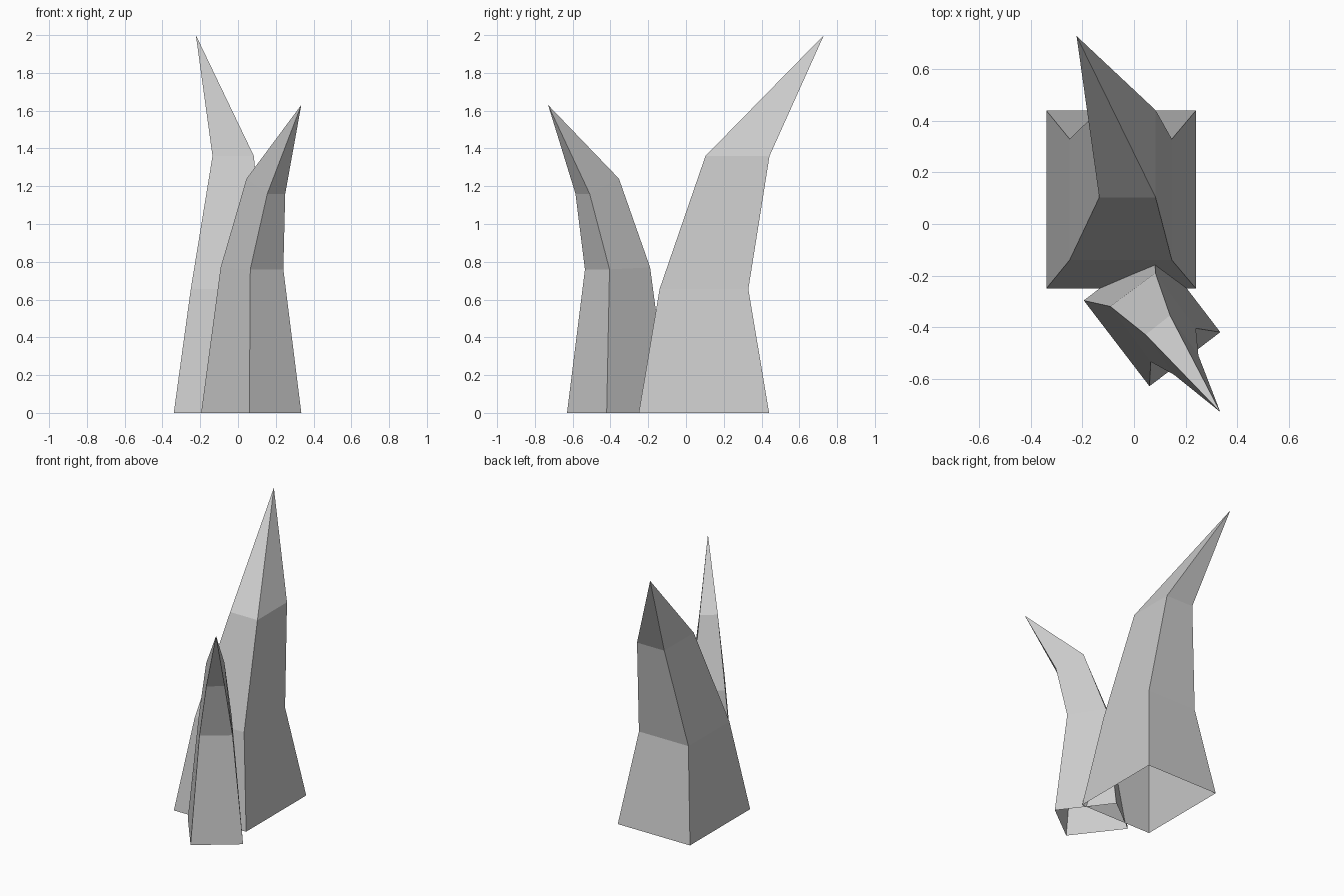
import bpy
import bmesh

default = bpy.data.objects.get("Cube")
if default:
    bpy.data.objects.remove(default, do_unlink=True)

# Single pale grey material
grey = bpy.data.materials.new("pale_grey")
grey.use_nodes = True
colour = (0.6, 0.6, 0.6, 1)
grey.diffuse_color = colour
grey.node_tree.nodes["Principled BSDF"].inputs["Base Color"].default_value = colour


def box_ring(x0, x1, y0, y1, z):
    """Axis-aligned four-corner section, counter-clockwise."""
    return [(x0, y0, z), (x1, y0, z), (x1, y1, z), (x0, y1, z)]


def slanted_ring(front, right, left):
    """Parallelogram section from three corners; the back one is implied."""
    back = tuple(r + l - f for f, r, l in zip(front, right, left))
    return [front, right, back, left]


def spike(name, rings, tip):
    """Loft four-sided sections up to a point, leaving the bottom open."""
    bm = bmesh.new()
    loops = [[bm.verts.new(p) for p in ring] for ring in rings]
    for low, high in zip(loops, loops[1:]):
        for i in range(4):
            j = (i + 1) % 4
            bm.faces.new((low[i], low[j], high[j], high[i]))
    point = bm.verts.new(tip)
    for i in range(4):
        bm.faces.new((loops[-1][i], loops[-1][(i + 1) % 4], point))
    mesh = bpy.data.meshes.new(name)
    bm.to_mesh(mesh)
    bm.free()
    mesh.materials.append(grey)
    obj = bpy.data.objects.new(name, mesh)
    bpy.context.collection.objects.link(obj)
    return obj


# Tall spike leaning backwards
spike("large_spike", [
    box_ring(-0.34, 0.24, -0.25, 0.44, 0),
    box_ring(-0.25, 0.147, -0.14, 0.33, 0.655),
    box_ring(-0.135, 0.084, 0.103, 0.442, 1.36),
], (-0.223, 0.73, 2.0))

# Shorter spike, turned and leaning forwards
spike("small_spike", [
    slanted_ring((0.06, -0.63, 0), (0.335, -0.42, 0), (-0.195, -0.297, 0)),
    slanted_ring((0.065, -0.535, 0.76), (0.24, -0.405, 0.76), (-0.092, -0.32, 0.77)),
    slanted_ring((0.155, -0.585, 1.16), (0.25, -0.51, 1.16), (0.045, -0.43, 1.24)),
], (0.335, -0.73, 1.63))
